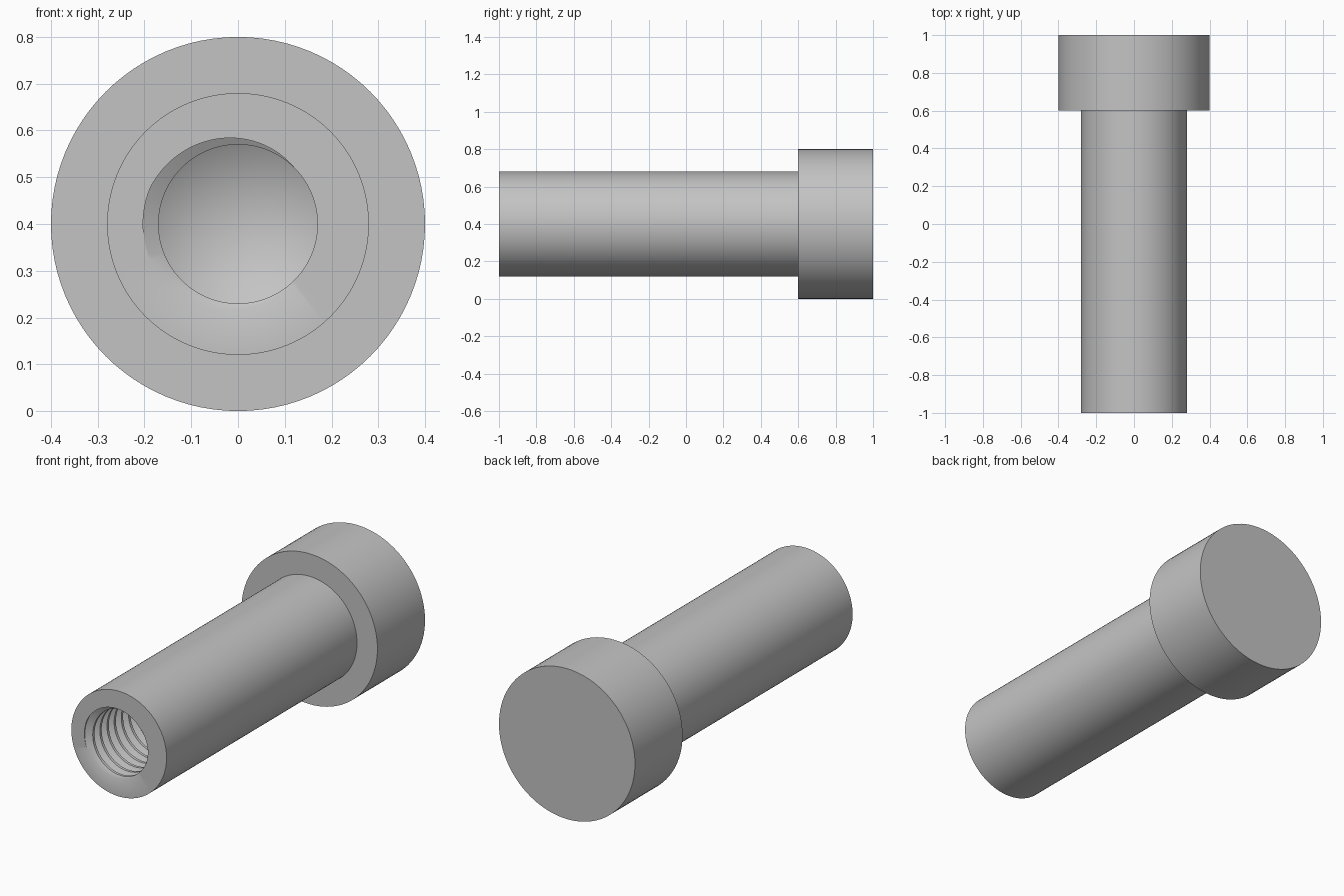
import bpy, bmesh, math

if "Cube" in bpy.data.objects:
    bpy.data.objects.remove(bpy.data.objects["Cube"], do_unlink=True)

SEGMENTS = 96
AXIS_Z = 0.4
PITCH, MINOR, MAJOR = 0.06, 0.17, 0.203   # internal thread
FRONT, THREAD_END = -1.0, 0.0
# Thread cross-section along one pitch: crest flat, flank, root flat, flank
CREST, ROOT = 0.125, 0.4375


def thread_radius(phase):
    d = abs((phase + 0.5) % 1 - 0.5)          # distance from the crest centre
    t = min(max((d - CREST) / (ROOT - CREST), 0), 1)
    return MINOR + (MAJOR - MINOR) * t


def fixed(r, y):
    return lambda turn: (r, y)


def helix(s):
    def point(turn):
        y = min(max(FRONT + PITCH * (s - turn), FRONT), THREAD_END)
        return thread_radius((y - FRONT) / PITCH + turn), y
    return point


# Outside: back of head, head rim, shoulder, shank, front end
rows = [fixed(0, 1), fixed(0.4, 1), fixed(0.4, 0.6), fixed(0.28, 0.6), fixed(0.28, FRONT)]

# Right-handed threaded bore, trimmed flat at both ends
turns = math.ceil((THREAD_END - FRONT) / PITCH) + 1
rows.append(helix(0))
for k in range(turns):
    rows += [helix(k + p) for p in (CREST, ROOT, 1 - ROOT, 1 - CREST)]
rows.append(helix(turns + 1))

# Plain drilled end with a conical tip
rows += [fixed(MINOR, THREAD_END), fixed(MINOR, THREAD_END + 0.08),
         fixed(0, THREAD_END + 0.18)]

# Sweep the rows around the axis
bm = bmesh.new()
grid = []
for row in rows:
    ring = []
    for i in range(SEGMENTS + 1):
        turn = i / SEGMENTS
        r, y = row(turn)
        a = math.tau * turn
        ring.append(bm.verts.new((r * math.cos(a), y, AXIS_Z + r * math.sin(a))))
    grid.append(ring)
for a, b in zip(grid, grid[1:]):
    for i in range(SEGMENTS):
        bm.faces.new((a[i], a[i + 1], b[i + 1], b[i]))
bmesh.ops.remove_doubles(bm, verts=bm.verts, dist=0.00002)
bmesh.ops.recalc_face_normals(bm, faces=bm.faces)

mesh = bpy.data.meshes.new("threaded_sleeve_bolt")
bm.to_mesh(mesh)
bm.free()
bolt = bpy.data.objects.new("threaded_sleeve_bolt", mesh)
bpy.context.collection.objects.link(bolt)

# Plain grey metal
grey = bpy.data.materials.new("grey_metal")
grey.use_nodes = True
colour = (0.55, 0.55, 0.55, 1)
grey.diffuse_color = colour
grey.node_tree.nodes["Principled BSDF"].inputs["Base Color"].default_value = colour
mesh.materials.append(grey)

# Smooth round sides, crisp rims
bpy.ops.object.select_all(action="DESELECT")
bolt.select_set(True)
bpy.context.view_layer.objects.active = bolt
bpy.ops.object.shade_smooth_by_angle(angle=math.radians(30))
